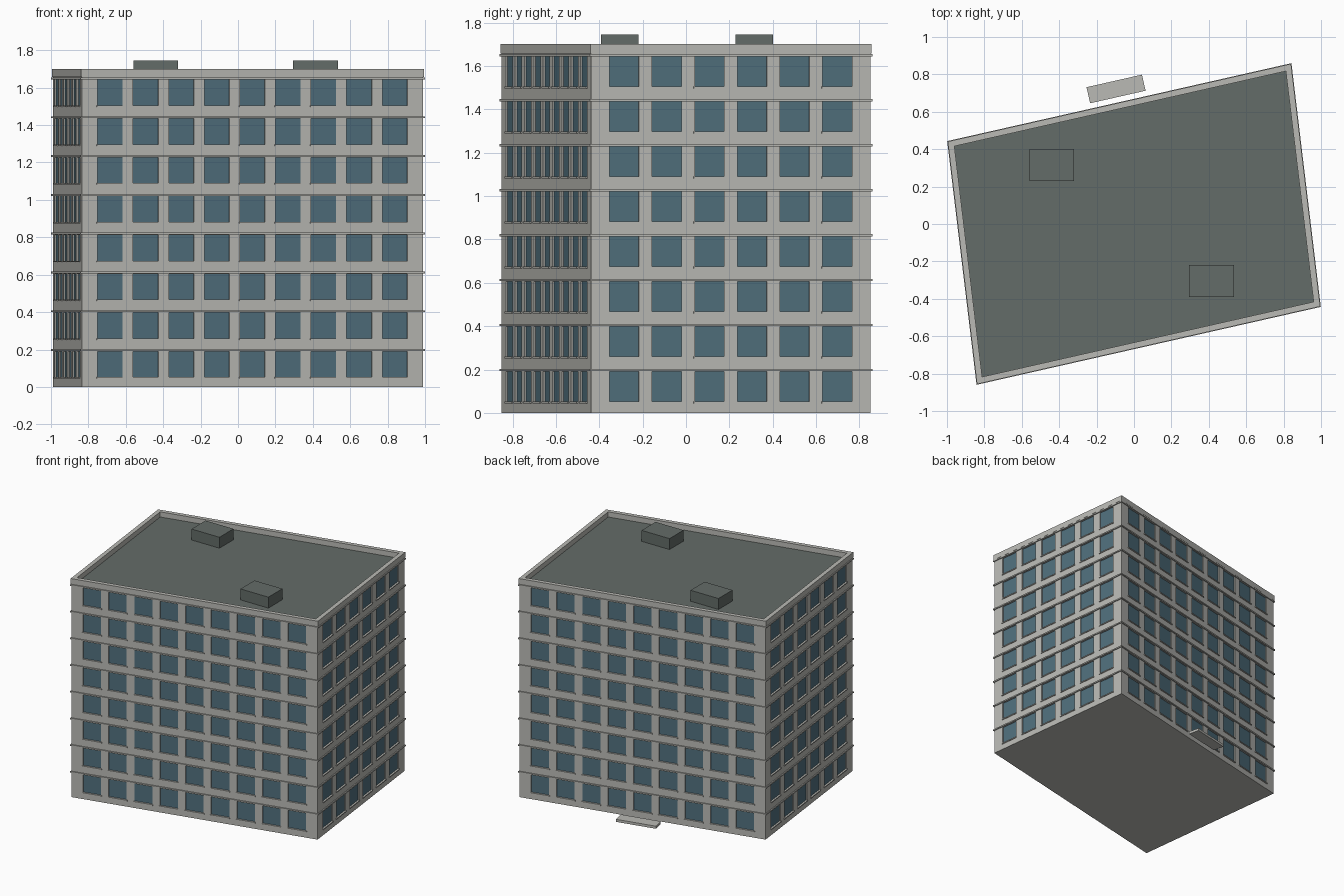
import bpy, bmesh
from mathutils import Vector

cube = bpy.data.objects.get("Cube")
if cube:
    bpy.data.objects.remove(cube, do_unlink=True)


def material(name, color):
    m = bpy.data.materials.new(name)
    m.use_nodes = True
    m.diffuse_color = (*color, 1)
    bsdf = next(n for n in m.node_tree.nodes if n.type == 'BSDF_PRINCIPLED')
    bsdf.inputs["Base Color"].default_value = (*color, 1)
    bsdf.inputs["Roughness"].default_value = 0.8
    return m


CONCRETE = material("pale concrete", (0.49, 0.49, 0.46))
GLASS = material("blue grey glass", (0.08, 0.16, 0.205))
ROOFING = material("dark roofing", (0.127, 0.15, 0.138))

# Skewed footprint, counter-clockwise from the front left corner
P, Q = Vector((-0.835, -0.85)), Vector((0.99, -0.437))
FOOT = [P, Q, -P, -Q]
FLOORS, PITCH = 8, 0.2075
SILL_Z, HEAD_Z = 0.052, 0.19
ROOF_Z, TOP_Z = 1.66, 1.70
RECESS = 0.008


def outward(a, b):
    d = (b - a).normalized()
    return Vector((d.y, -d.x))


def offset(points, dist):
    """Move every edge of a convex outline outwards by dist."""
    out = []
    for i, p in enumerate(points):
        n1 = outward(points[i - 1], p)
        n2 = outward(p, points[(i + 1) % len(points)])
        out.append(p + (n1 + n2) * dist / (1 + n1.dot(n2)))
    return out


def face(bm, points, index=0):
    f = bm.faces.new([bm.verts.new(p) for p in points])
    f.material_index = index


def up(p, z):
    return Vector((p.x, p.y, z))


def prism(bm, points, z0, z1):
    face(bm, [up(p, z1) for p in points])
    face(bm, [up(p, z0) for p in reversed(points)])
    for i, b in enumerate(points):
        a = points[i - 1]
        face(bm, [up(a, z0), up(b, z0), up(b, z1), up(a, z1)])


def ring(bm, outer, inner, z0, z1):
    for i in range(len(outer)):
        a, b, c, d = outer[i - 1], outer[i], inner[i], inner[i - 1]
        prism_side = [(a, b, z0, z1), (c, d, z0, z1)]
        for p, q, lo, hi in prism_side:
            face(bm, [up(p, lo), up(q, lo), up(q, hi), up(p, hi)])
        face(bm, [up(p, z1) for p in (a, b, c, d)])
        face(bm, [up(p, z0) for p in (d, c, b, a)])


def finish(name, bm, *mats):
    bmesh.ops.remove_doubles(bm, verts=bm.verts, dist=1e-5)
    me = bpy.data.meshes.new(name)
    bm.to_mesh(me)
    bm.free()
    for m in mats:
        me.materials.append(m)
    ob = bpy.data.objects.new(name, me)
    bpy.context.collection.objects.link(ob)
    return ob


def window_spans(count, first, width):
    """Left and right fractions of each window along a facade."""
    step = (1 - 2 * first) / (count - 1)
    return [(first + i * step - width / 2, first + i * step + width / 2)
            for i in range(count)]


LONG = window_spans(9, 0.083, 0.0735)
SHORT = window_spans(6, 0.118, 0.105)
FACADES = [(FOOT[i], FOOT[(i + 1) % 4], SHORT if i % 2 else LONG) for i in range(4)]

# Walls with recessed windows
bm = bmesh.new()
face(bm, [up(p, 0) for p in reversed(FOOT)])
zs = [0] + [z + k * PITCH for k in range(FLOORS) for z in (SILL_Z, HEAD_Z)] + [ROOF_Z]
for a, b, spans in FACADES:
    us = [0] + [u for s in spans for u in s] + [1]
    back = up(-outward(a, b) * RECESS, 0)
    for i in range(len(us) - 1):
        for j in range(len(zs) - 1):
            l, r = a.lerp(b, us[i]), a.lerp(b, us[i + 1])
            quad = [up(l, zs[j]), up(r, zs[j]), up(r, zs[j + 1]), up(l, zs[j + 1])]
            if i % 2 and j % 2:
                inner = [p + back for p in quad]
                face(bm, inner, 1)
                for k in range(4):
                    face(bm, [quad[k - 1], quad[k], inner[k], inner[k - 1]])
            else:
                face(bm, quad)
finish("walls", bm, CONCRETE, GLASS)

# Window sills
bm = bmesh.new()
for a, b, spans in FACADES:
    n, d = outward(a, b), (b - a).normalized()
    for u0, u1 in spans:
        l, r = a.lerp(b, u0) - d * 0.005, a.lerp(b, u1) + d * 0.005
        for k in range(FLOORS):
            z = SILL_Z + k * PITCH
            prism(bm, [l + n * 0.006, r + n * 0.006, r, l], z - 0.008, z)
finish("window_sills", bm, CONCRETE)

# Projecting ledge above every storey
bm = bmesh.new()
for k in range(FLOORS):
    z = HEAD_Z + k * PITCH
    ring(bm, offset(FOOT, 0.008), FOOT, z + 0.002, z + 0.012)
finish("storey_ledges", bm, CONCRETE)

# Parapet around the roof
bm = bmesh.new()
ring(bm, offset(FOOT, 0.005), offset(FOOT, -0.027), ROOF_Z - 0.002, TOP_Z)
finish("parapet", bm, CONCRETE)

# Flat roof
bm = bmesh.new()
face(bm, [up(p, ROOF_Z) for p in offset(FOOT, -0.02)])
finish("roof", bm, ROOFING)

# Roof housings, one at the back and one at the front
for name, x, y in (("back_roof_housing", -0.44, 0.315), ("front_roof_housing", 0.415, -0.305)):
    bm = bmesh.new()
    corners = [Vector((x + sx * 0.12, y + sy * 0.086))
               for sx, sy in ((-1, -1), (1, -1), (1, 1), (-1, 1))]
    prism(bm, corners, ROOF_Z, 1.745)
    finish(name, bm, ROOFING)

# Low entrance slab behind the back wall
bm = bmesh.new()
d = (Q - P).normalized()
n = Vector((-d.y, d.x))
mid = Vector((-0.096, 0.722))
prism(bm, [mid + d * sx * 0.152 + n * sy * 0.044
           for sx, sy in ((-1, -1), (1, -1), (1, 1), (-1, 1))], 0, 0.02)
finish("entrance_slab", bm, CONCRETE)
